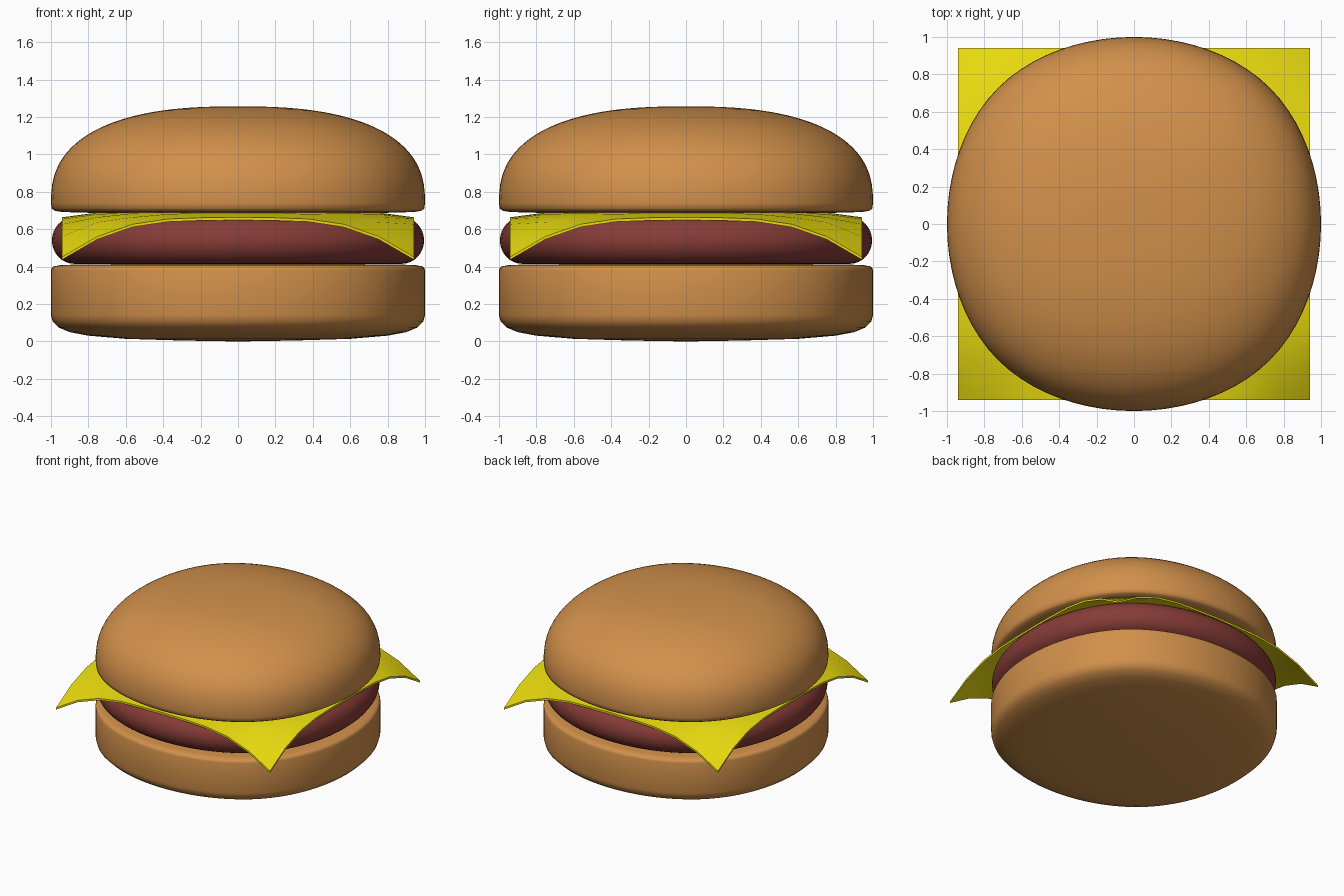
import bpy, bmesh
from math import sin, cos, pi, hypot

if "Cube" in bpy.data.objects:
    bpy.data.objects.remove(bpy.data.objects["Cube"])


def material(name, rgb):
    m = bpy.data.materials.new(name)
    m.diffuse_color = (*rgb, 1)
    m.use_nodes = True
    m.node_tree.nodes["Principled BSDF"].inputs["Base Color"].default_value = m.diffuse_color
    return m


def finish(bm, name, mat, angle):
    bmesh.ops.remove_doubles(bm, verts=bm.verts, dist=1e-5)
    bmesh.ops.recalc_face_normals(bm, faces=bm.faces)
    me = bpy.data.meshes.new(name)
    bm.to_mesh(me)
    bm.free()
    ob = bpy.data.objects.new(name, me)
    bpy.context.collection.objects.link(ob)
    me.materials.append(mat)
    bpy.ops.object.select_all(action='DESELECT')
    ob.select_set(True)
    bpy.context.view_layer.objects.active = ob
    bpy.ops.object.shade_smooth_by_angle(angle=angle)
    return ob


def soft_square(steps=20):
    """Closed cubic B-spline through a square: a slightly squared circle."""
    c = [(1, 1), (-1, 1), (-1, -1), (1, -1)]
    pts = []
    for k in range(4):
        for i in range(steps):
            t = i / steps
            w = ((1 - t) ** 3, 3 * t**3 - 6 * t**2 + 4,
                 -3 * t**3 + 3 * t**2 + 3 * t + 1, t**3)
            pts.append(tuple(sum(w[j] * c[(k + j) % 4][a] for j in range(4)) / 6 / 0.9167
                             for a in (0, 1)))
    return pts


def layer(name, profile, mat):
    """Sweep an (r, z) profile around the soft square outline."""
    bm = bmesh.new()
    rings = [[bm.verts.new((x * r, y * r, z)) for x, y in soft_square()] for r, z in profile]
    for a, b in zip(rings, rings[1:]):
        for i in range(len(a)):
            j = (i + 1) % len(a)
            bm.faces.new((a[i], a[j], b[j], b[i]))
    return finish(bm, name, mat, 1.0)


bun = material("bun", (0.64, 0.28, 0.07))
meat = material("meat", (0.24, 0.045, 0.038))
yellow = material("cheese", (0.83, 0.72, 0.005))

# bottom bun
layer("bottom_bun", [(0, 0), (.3, .005), (.6, .014), (.8, .031), (.9, .05), (.96, .075),
                     (.99, .105), (1, .14), (1, .26), (1, .38), (.996, .393), (.985, .402),
                     (.95, .408), (.85, .412), (0, .416)], bun)

# patty with a rounded rim
rim = [(.875 + .12 * cos(a), .54 + .125 * sin(a))
       for a in (-pi / 2 + pi * i / 16 for i in range(17))]
layer("patty", [(0, .413)] + rim + [(0, .667)], meat)

# domed top bun
dome = [(cos(a) ** .8, .74 + .517 * sin(a) ** .8) for a in (pi / 2 * i / 24 for i in range(24))]
layer("top_bun", [(0, .683), (.8, .688), (.94, .692), (.98, .699), (.996, .71)]
      + dome + [(0, 1.257)], bun)

# cheese slice drooping at the corners
droop = [(0, .69), (.75, .689), (.85, .68), (.94, .664), (1.012, .655),
         (1.096, .627), (1.204, .561), (1.34, .443)]


def cheese_z(r):
    for (r0, z0), (r1, z1) in zip(droop, droop[1:]):
        if r <= r1:
            return z0 + (z1 - z0) * (r - r0) / (r1 - r0)
    return droop[-1][1]


bm = bmesh.new()
bmesh.ops.create_grid(bm, x_segments=10, y_segments=10, size=.94)
for v in bm.verts:
    v.co.z = cheese_z(hypot(v.co.x, v.co.y))
bmesh.ops.recalc_face_normals(bm, faces=bm.faces)
if sum(f.normal.z for f in bm.faces) < 0:
    bmesh.ops.reverse_faces(bm, faces=bm.faces)
low = bmesh.ops.extrude_face_region(bm, geom=bm.faces[:])["geom"]
for v in low:
    if isinstance(v, bmesh.types.BMVert):
        v.co.z -= .015
finish(bm, "cheese", yellow, .6)
